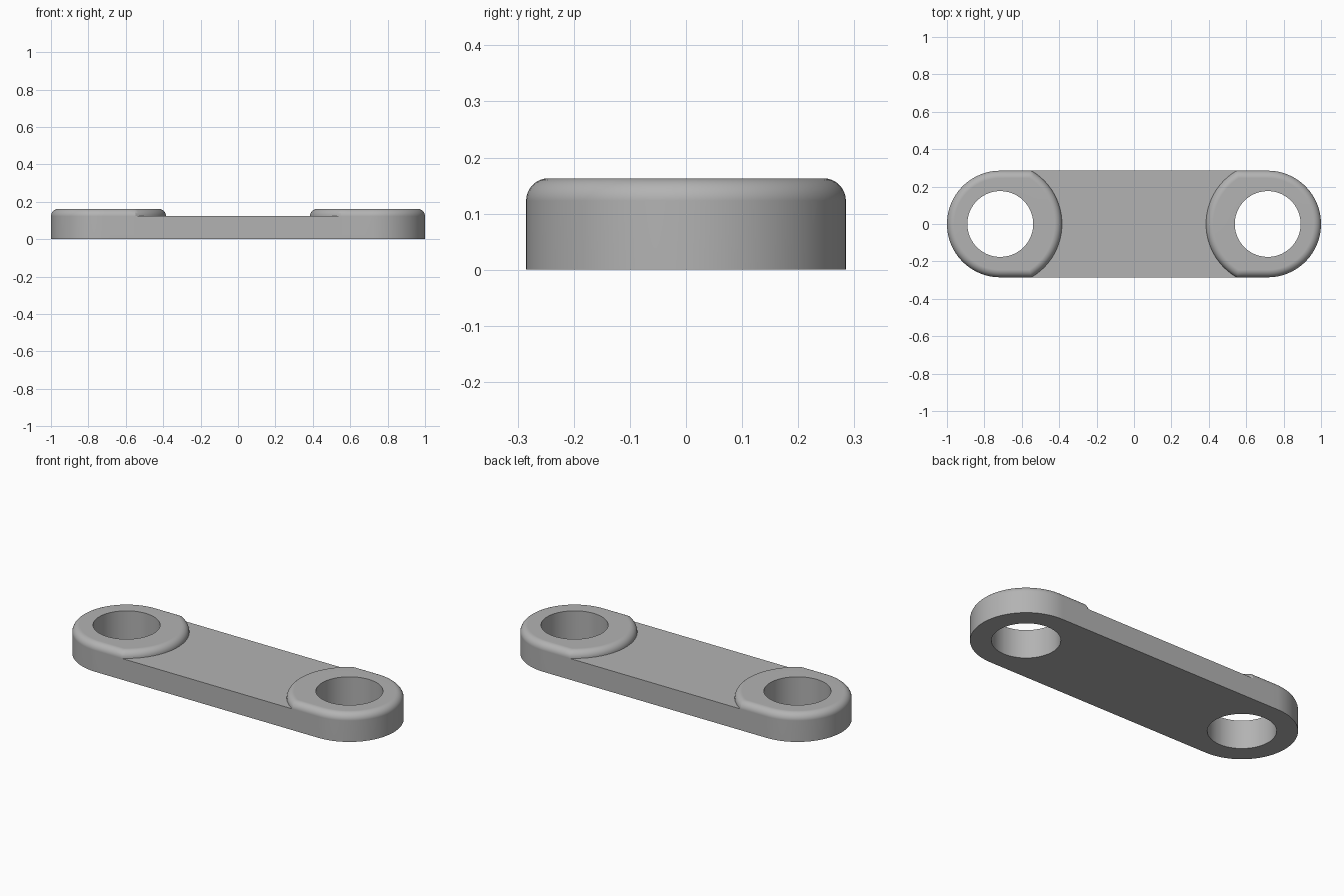
import bpy, bmesh, math

cube = bpy.data.objects.get("Cube")
if cube:
    bpy.data.objects.remove(cube)

CENTRE, HALF_WIDTH, BOSS_R, HOLE_R = 0.715, 0.285, 0.33, 0.176
PLATE_Z, FILLET = 0.123, 0.04
OUTER, STRAIGHT, INNER, ROUND = 48, 5, 36, 8

# material
steel = bpy.data.materials.new("mid grey")
steel.use_nodes = True
colour = (0.45, 0.45, 0.45, 1)
steel.diffuse_color = colour
steel.node_tree.nodes["Principled BSDF"].inputs["Base Color"].default_value = colour


def outline(inset):
    """Boss outline: round outer end, straight sides, arc facing the middle."""
    r, big = HALF_WIDTH - inset, BOSS_R - inset
    corner = math.pi - math.asin(r / big)
    x_corner = big * math.cos(corner)
    pts = []
    for i in range(OUTER + 1):
        a = math.pi * (i / OUTER - 0.5)
        pts.append((r * math.cos(a), r * math.sin(a)))
    pts += [(x_corner * i / STRAIGHT, r) for i in range(1, STRAIGHT)]
    for i in range(INNER + 1):
        a = corner + 2 * (math.pi - corner) * i / INNER
        pts.append((big * math.cos(a), big * math.sin(a)))
    pts += [(x_corner * i / STRAIGHT, -r) for i in range(STRAIGHT - 1, 0, -1)]
    return pts


bm = bmesh.new()


def ring(pts, z):
    return [bm.verts.new((CENTRE + x, y, z)) for x, y in pts]


def bridge(a, b, indices):
    for i in indices:
        j = (i + 1) % len(a)
        bm.faces.new((a[i], a[j], b[j], b[i]))


base = outline(0)
count = len(base)
every = range(count)
first = OUTER + STRAIGHT            # first corner of the inner arc
inner = range(first, first + INNER)
hole = [(HOLE_R * x / math.hypot(x, y), HOLE_R * y / math.hypot(x, y)) for x, y in base]

# outer wall and underside of the eye
bottom, shoulder = ring(base, 0), ring(base, PLATE_Z)
bridge(bottom, shoulder, [i for i in every if i not in inner])
hole_bottom = ring(hole, 0)
bridge(bottom, hole_bottom, every)

# rounded rim, flat top and bore
previous = shoulder
for k in range(1, ROUND + 1):
    a = math.pi / 2 * k / ROUND
    level = ring(outline(FILLET * (1 - math.cos(a))), PLATE_Z + FILLET * math.sin(a))
    bridge(previous, level, every)
    previous = level
hole_top = ring(hole, PLATE_Z + FILLET)
bridge(previous, hole_top, every)
bridge(hole_top, hole_bottom, every)

# middle plate from the inner arc to the mirror plane
edges = []
for loop in (bottom, shoulder):
    arc = loop[first:first + INNER + 1]
    mid = [bm.verts.new((0, v.co.y, v.co.z)) for v in arc]
    bridge(arc, mid, range(INNER))
    edges.append((arc, mid))
(low_arc, low_mid), (top_arc, top_mid) = edges
for i in (0, -1):
    bm.faces.new((low_arc[i], low_mid[i], top_mid[i], top_arc[i]))

bmesh.ops.recalc_face_normals(bm, faces=bm.faces)
mesh = bpy.data.meshes.new("link_plate")
bm.to_mesh(mesh)
bm.free()
mesh.materials.append(steel)
link = bpy.data.objects.new("link_plate", mesh)
bpy.context.collection.objects.link(link)

# smooth curves with crisp edges, mirrored to the other end
bpy.ops.object.select_all(action='DESELECT')
link.select_set(True)
bpy.context.view_layer.objects.active = link
bpy.ops.object.shade_smooth_by_angle(angle=math.radians(25))
mirror = link.modifiers.new("mirror", 'MIRROR')
mirror.use_axis[0] = True
normals = link.modifiers.new("weighted_normals", 'WEIGHTED_NORMAL')
normals.keep_sharp = True
